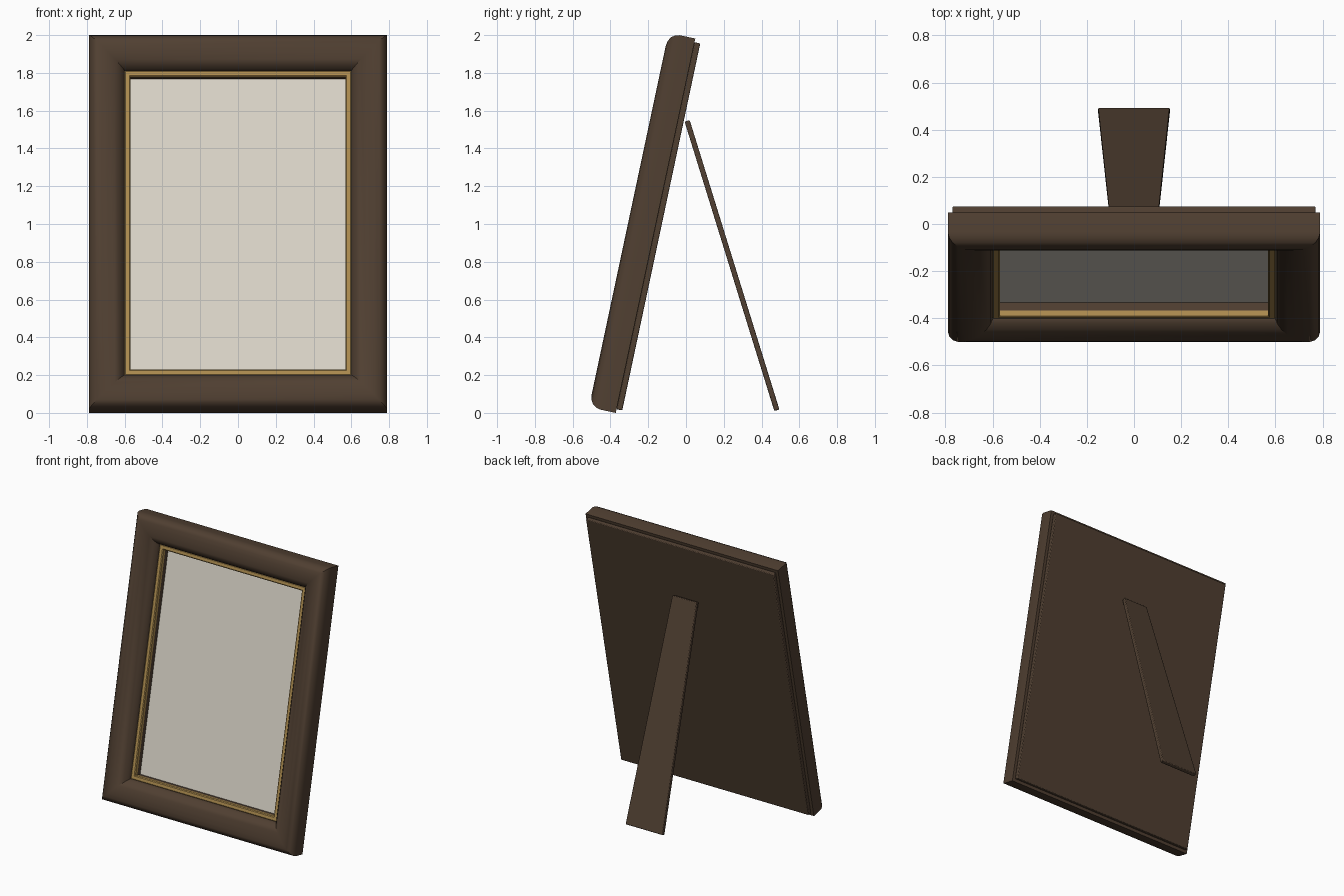
import bpy, bmesh, math
from mathutils import Matrix, Vector

if "Cube" in bpy.data.objects:
    bpy.data.objects.remove(bpy.data.objects["Cube"])

HALF_W, HEIGHT, TILT = 0.79, 2.026, math.radians(12)
LEAN = Matrix.Translation((0, -0.372, 0)) @ Matrix.Rotation(-TILT, 4, 'X')


def material(name, color, rough):
    m = bpy.data.materials.new(name)
    m.use_nodes = True
    m.diffuse_color = (*color, 1)
    bsdf = m.node_tree.nodes["Principled BSDF"]
    bsdf.inputs["Base Color"].default_value = (*color, 1)
    bsdf.inputs["Roughness"].default_value = rough
    return m


wood = material("dark_brown_wood", (0.08, 0.05, 0.031), 0.6)
gold = material("antique_gold", (0.43, 0.27, 0.08), 0.5)
paper = material("cream_paper", (0.72, 0.68, 0.59), 0.8)


def finish(name, bm, mat, matrix, bevel=0):
    bmesh.ops.recalc_face_normals(bm, faces=bm.faces)
    mesh = bpy.data.meshes.new(name)
    bm.to_mesh(mesh)
    bm.free()
    mesh.materials.append(mat)
    ob = bpy.data.objects.new(name, mesh)
    bpy.context.collection.objects.link(ob)
    ob.matrix_world = matrix
    if bevel:
        mod = ob.modifiers.new("soft_edges", 'BEVEL')
        mod.width, mod.segments = bevel, 2
    bpy.ops.object.select_all(action='DESELECT')
    ob.select_set(True)
    bpy.context.view_layer.objects.active = ob
    bpy.ops.object.shade_smooth_by_angle(angle=math.radians(35))
    return ob


def mitred_ring(name, profile, mat):
    """Sweep a closed (inset, depth) profile around the rectangle."""
    bm = bmesh.new()
    rings = []
    for inset, depth in profile:
        x, lo, hi = HALF_W - inset, inset, HEIGHT - inset
        rings.append([bm.verts.new((cx, -depth, cz)) for cx, cz in
                      ((-x, lo), (x, lo), (x, hi), (-x, hi))])
    for a, b in zip(rings, rings[1:] + rings[:1]):
        for i in range(4):
            j = (i + 1) % 4
            bm.faces.new((a[i], a[j], b[j], b[i]))
    return finish(name, bm, mat, LEAN)


def panel(name, inset, front, back, mat, bevel=0):
    bm = bmesh.new()
    size = (2 * (HALF_W - inset), back - front, HEIGHT - 2 * inset)
    bmesh.ops.create_cube(bm, size=1, matrix=Matrix.Translation(
        (0, (front + back) / 2, HEIGHT / 2)) @ Matrix.Diagonal((*size, 1)))
    return finish(name, bm, mat, LEAN, bevel)


# Moulded frame with a rebate at the inner edge
mitred_ring("frame_moulding", [
    (0, 0), (0, 0.085), (0.006, 0.108), (0.02, 0.127), (0.042, 0.14),
    (0.07, 0.145), (0.105, 0.142), (0.138, 0.131), (0.165, 0.112),
    (0.183, 0.09), (0.19, 0.072), (0.19, 0.044), (0.22, 0.044), (0.22, 0)], wood)

# Gilt inner lip
mitred_ring("inner_trim", [
    (0.188, 0.042), (0.188, 0.066), (0.194, 0.071), (0.215, 0.071),
    (0.221, 0.066), (0.221, 0.042)], gold)

# Picture and backing board
panel("picture_sheet", 0.2, -0.006, 0.002, paper)
panel("backing_board", 0.02, 0.0, 0.031, wood, 0.005)

# Tapered easel leg
top, foot = Vector((0, 0.006, 1.546)), Vector((0, 0.481, 0.014))
along = (foot - top).normalized()
out = Vector((1, 0, 0)).cross(along).normalized() * 0.014
bm = bmesh.new()
ends = []
for centre, half in ((top, 0.1), (foot, 0.152)):
    ends.append([bm.verts.new(centre + Vector((sx * half, 0, 0)) + out * so)
                 for sx, so in ((-1, -1), (1, -1), (1, 1), (-1, 1))])
for ring in ends:
    bm.faces.new(ring)
for i in range(4):
    j = (i + 1) % 4
    bm.faces.new((ends[0][i], ends[0][j], ends[1][j], ends[1][i]))
finish("easel_leg", bm, wood, Matrix.Identity(4), 0.005)
